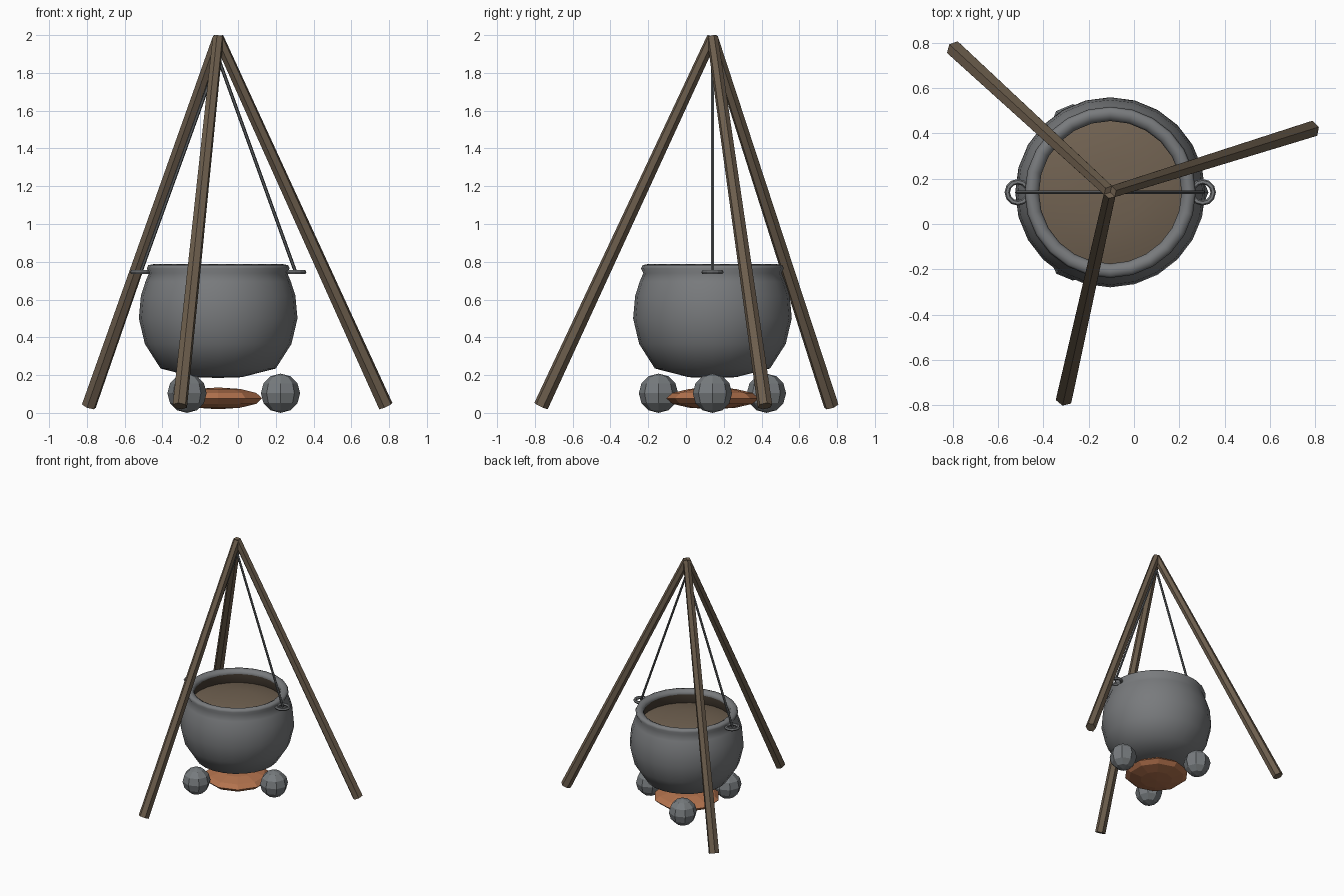
import bpy, bmesh, math
from mathutils import Vector

if "Cube" in bpy.data.objects:
    bpy.data.objects.remove(bpy.data.objects["Cube"])

CX, CY = -0.105, 0.14          # axis of the pot and tripod


def material(name, rgb):
    m = bpy.data.materials.new(name)
    m.diffuse_color = (*rgb, 1)
    m.use_nodes = True
    m.node_tree.nodes["Principled BSDF"].inputs["Base Color"].default_value = m.diffuse_color
    return m


IRON = material("iron grey", (0.19, 0.197, 0.205))
DARK = material("dark iron", (0.11, 0.117, 0.122))
STONE = material("stone grey", (0.185, 0.2, 0.21))
WOOD = material("brown wood", (0.15, 0.11, 0.073))
STEW = material("brown stew", (0.165, 0.122, 0.083))
INNER = material("pot inside", (0.06, 0.045, 0.032))
EMBER = material("ember orange", (0.45, 0.17, 0.075))


def finish(bm, name, mats, smooth=False):
    bmesh.ops.recalc_face_normals(bm, faces=bm.faces)
    me = bpy.data.meshes.new(name)
    bm.to_mesh(me)
    bm.free()
    for m in mats:
        me.materials.append(m)
    for p in me.polygons:
        p.use_smooth = smooth
    ob = bpy.data.objects.new(name, me)
    bpy.context.collection.objects.link(ob)
    return ob


def lathe(name, profile, mats, n=24, inner_from=None, smooth=True):
    """Turn (radius, z) points around the pot axis; segments from inner_from on use slot 1."""
    bm = bmesh.new()
    rings = []
    for r, z in profile:
        if r == 0:
            rings.append([bm.verts.new((CX, CY, z))] * n)
        else:
            rings.append([bm.verts.new((CX + r * math.cos(2 * math.pi * i / n),
                                        CY + r * math.sin(2 * math.pi * i / n), z)) for i in range(n)])
    for k, (a, b) in enumerate(zip(rings, rings[1:])):
        for i in range(n):
            j = (i + 1) % n
            vs = list(dict.fromkeys((a[i], a[j], b[j], b[i])))
            f = bm.faces.new(vs)
            if inner_from is not None and k >= inner_from:
                f.material_index = 1
    return finish(bm, name, mats, smooth)


def rod(name, a, b, r1, r2, n, mat):
    """Tapered straight bar from a to b."""
    a, b = Vector(a), Vector(b)
    d = b - a
    bm = bmesh.new()
    bmesh.ops.create_cone(bm, cap_ends=True, segments=n, radius1=r1, radius2=r2, depth=d.length)
    bm.transform(d.to_track_quat('Z', 'Y').to_matrix().to_4x4())
    bmesh.ops.translate(bm, verts=bm.verts, vec=(a + b) / 2)
    return finish(bm, name, [mat])


def ball(name, centre, radius, squash, seg, rings, mat):
    bm = bmesh.new()
    bmesh.ops.create_uvsphere(bm, u_segments=seg, v_segments=rings, radius=radius)
    bmesh.ops.scale(bm, verts=bm.verts, vec=(1, 1, squash))
    bmesh.ops.translate(bm, verts=bm.verts, vec=centre)
    return finish(bm, name, [mat])


def ring(name, centre, R, r, n, m, mat):
    bm = bmesh.new()
    grid = []
    for i in range(n):
        a = 2 * math.pi * i / n
        grid.append([])
        for k in range(m):
            t = 2 * math.pi * k / m
            q = R + r * math.cos(t)
            grid[i].append(bm.verts.new((centre[0] + q * math.cos(a), centre[1] + q * math.sin(a),
                                         centre[2] + r * math.sin(t))))
    for i in range(n):
        for k in range(m):
            i2, k2 = (i + 1) % n, (k + 1) % m
            bm.faces.new((grid[i][k], grid[i2][k], grid[i2][k2], grid[i][k2]))
    return finish(bm, name, [mat])


# Pot with rolled rim and dark inside wall
lathe("pot", [(0, 0.185), (0.125, 0.189), (0.305, 0.235), (0.388, 0.365), (0.42, 0.5), (0.409, 0.62),
              (0.385, 0.695), (0.366, 0.74), (0.378, 0.765), (0.37, 0.782), (0.345, 0.787),
              (0.322, 0.775), (0.315, 0.755), (0.345, 0.66)],
      [IRON, INNER], inner_from=12)

# Stew, slightly domed
lathe("stew", [(0.34, 0.675), (0.26, 0.697), (0.14, 0.711), (0, 0.715)], [STEW])

# Tripod legs
for i in range(3):
    a = math.radians(17.4 + 120 * i)
    foot = (CX + 0.93 * math.cos(a), CY + 0.93 * math.sin(a), 0.036)
    rod(f"tripod_leg_{i + 1}", foot, (CX, CY, 1.988), 0.04, 0.03, 6, WOOD)

# Hanging rods and lug rings on both sides
for side, s in (("left", -1), ("right", 1)):
    rod(f"hanging_rod_{side}", (CX + s * 0.41, CY, 0.745), (CX, CY, 1.88), 0.009, 0.009, 6, DARK)
    ring(f"lug_ring_{side}", (CX + s * 0.408, CY, 0.745), 0.047, 0.012, 12, 6, IRON)

# Hearth stones
for i in range(3):
    a = math.radians(120 * i)
    ball(f"hearth_stone_{i + 1}", (CX + 0.33 * math.cos(a), CY + 0.33 * math.sin(a), 0.104),
         0.104, 1, 8, 6, STONE)

# Ember bed
ball("ember_bed", (CX, CY, 0.077), 0.245, 0.235, 10, 6, EMBER)
